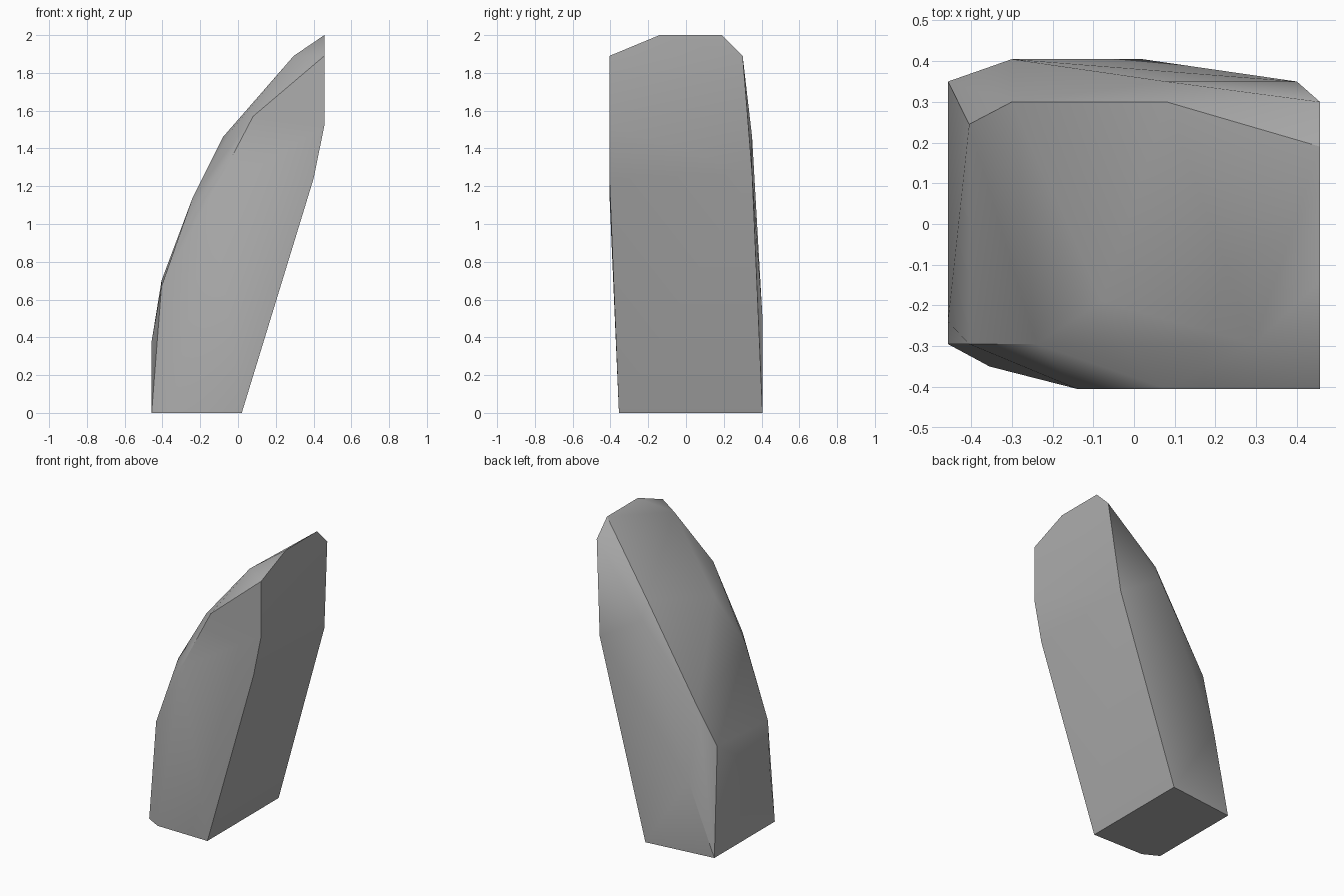
import bpy
import bmesh
import math

cube = bpy.data.objects.get("Cube")
if cube:
    bpy.data.objects.remove(cube)

# Corner points of the leaning stone, grouped by region
base = [(-.457, -.295, 0), (-.355, -.35, 0), (.02, -.355, 0), (.02, .405, 0), (-.457, .35, 0)]
flat_side = [(.4, -.405, 1.24), (.457, -.405, 1.52), (.457, -.405, 1.89),
             (.457, -.14, 2), (.457, .19, 2), (.457, .3, 1.89), (.4, .35, 1.27)]
front_rim = [(.295, -.295, 1.89), (.08, -.405, 1.57), (-.14, -.405, 1.15),
             (-.03, -.295, 1.5), (-.08, -.19, 1.46), (-.24, -.295, 1.14),
             (-.405, -.295, .67), (-.457, -.24, .38)]
back_rim = [(.08, .3, 1.58), (-.3, .3, .95), (-.405, .245, .7),
            (.08, .35, 1.46), (-.3, .405, .5)]

# Wrap the points in a convex skin
bm = bmesh.new()
for p in base + flat_side + front_rim + back_rim:
    bm.verts.new(p)
hull = bmesh.ops.convex_hull(bm, input=bm.verts)
loose = [v for v in bm.verts if not v.link_faces]
bmesh.ops.delete(bm, geom=loose, context='VERTS')
bmesh.ops.dissolve_limit(bm, angle_limit=math.radians(1), verts=bm.verts, edges=bm.edges)
bmesh.ops.recalc_face_normals(bm, faces=bm.faces)
mesh = bpy.data.meshes.new("standing_stone")
bm.to_mesh(mesh)
bm.free()
stone = bpy.data.objects.new("standing_stone", mesh)
bpy.context.collection.objects.link(stone)

# Plain grey stone
grey = bpy.data.materials.new("stone_grey")
grey.use_nodes = True
colour = (.42, .42, .42, 1)
grey.diffuse_color = colour
grey.node_tree.nodes["Principled BSDF"].inputs["Base Color"].default_value = colour
mesh.materials.append(grey)

# Soft shading across shallow creases, sharp on the strong ones
bpy.ops.object.select_all(action='DESELECT')
stone.select_set(True)
bpy.context.view_layer.objects.active = stone
bpy.ops.object.shade_smooth_by_angle(angle=math.radians(30))
